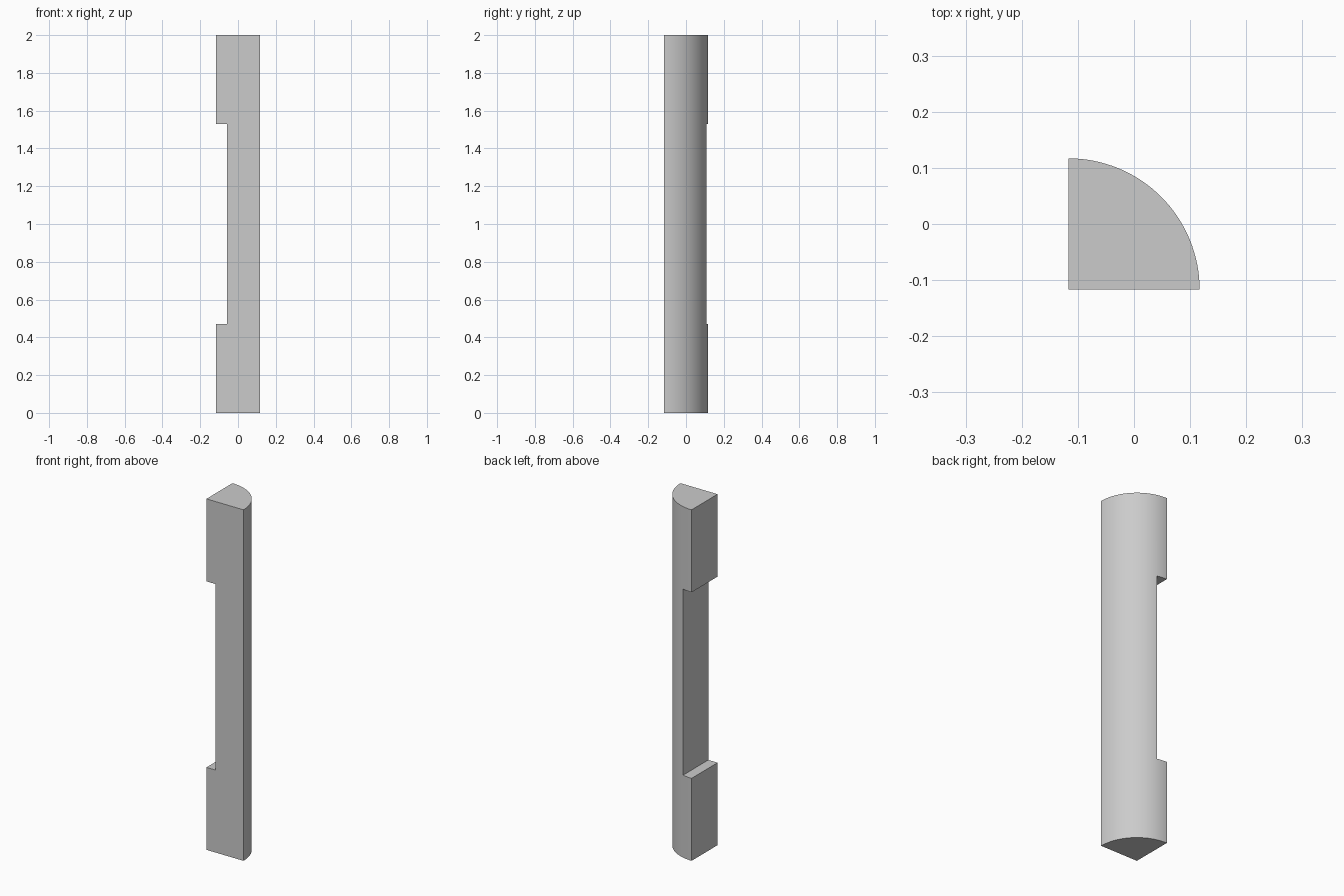
import bpy
import bmesh
from math import cos, sin, pi, radians
from mathutils import Matrix

RADIUS = 0.234
HEIGHT = 2.0
NOTCH_DEPTH = 0.058
NOTCH_LOW, NOTCH_HIGH = 0.47, 1.53
ARC_STEPS = 32
CORNER = -RADIUS / 2

if "Cube" in bpy.data.objects:
    bpy.data.objects.remove(bpy.data.objects["Cube"])


def make_object(name, bm):
    bmesh.ops.recalc_face_normals(bm, faces=bm.faces)
    mesh = bpy.data.meshes.new(name)
    bm.to_mesh(mesh)
    bm.free()
    obj = bpy.data.objects.new(name, mesh)
    bpy.context.collection.objects.link(obj)
    return obj


# Quarter-round bar: a pie-slice profile extruded upward
bm = bmesh.new()
arc = [pi / 2 * i / ARC_STEPS for i in range(ARC_STEPS + 1)]
profile = [(CORNER, CORNER)]
profile += [(CORNER + RADIUS * cos(a), CORNER + RADIUS * sin(a)) for a in arc]
base = bm.faces.new([bm.verts.new((x, y, 0)) for x, y in profile])
top = bmesh.ops.extrude_face_region(bm, geom=[base])["geom"]
bmesh.ops.translate(bm, vec=(0, 0, HEIGHT),
                    verts=[v for v in top if isinstance(v, bmesh.types.BMVert)])
bar = make_object("quarter_round_bar", bm)

# Notch cutter along the flat right side
bm = bmesh.new()
bmesh.ops.create_cube(bm, size=1, matrix=(
    Matrix.Translation((CORNER, 0, (NOTCH_LOW + NOTCH_HIGH) / 2))
    @ Matrix.Diagonal((2 * NOTCH_DEPTH, 1, NOTCH_HIGH - NOTCH_LOW, 1))))
cutter = make_object("notch_cutter", bm)
cutter.hide_render = True

# Plain grey material
grey = bpy.data.materials.new("plain_grey")
grey.use_nodes = True
colour = (0.6, 0.6, 0.6, 1)
grey.diffuse_color = colour
grey.node_tree.nodes["Principled BSDF"].inputs["Base Color"].default_value = colour
for obj in (bar, cutter):
    obj.data.materials.append(grey)

# Cut the notch, then smooth the rounded side only
cut = bar.modifiers.new("notch", 'BOOLEAN')
cut.operation = 'DIFFERENCE'
cut.solver = 'EXACT'
cut.object = cutter
bpy.ops.object.select_all(action='DESELECT')
bar.select_set(True)
bpy.context.view_layer.objects.active = bar
bpy.ops.object.modifier_apply(modifier=cut.name)
bpy.data.objects.remove(cutter)
bpy.ops.object.shade_smooth_by_angle(angle=radians(30))
